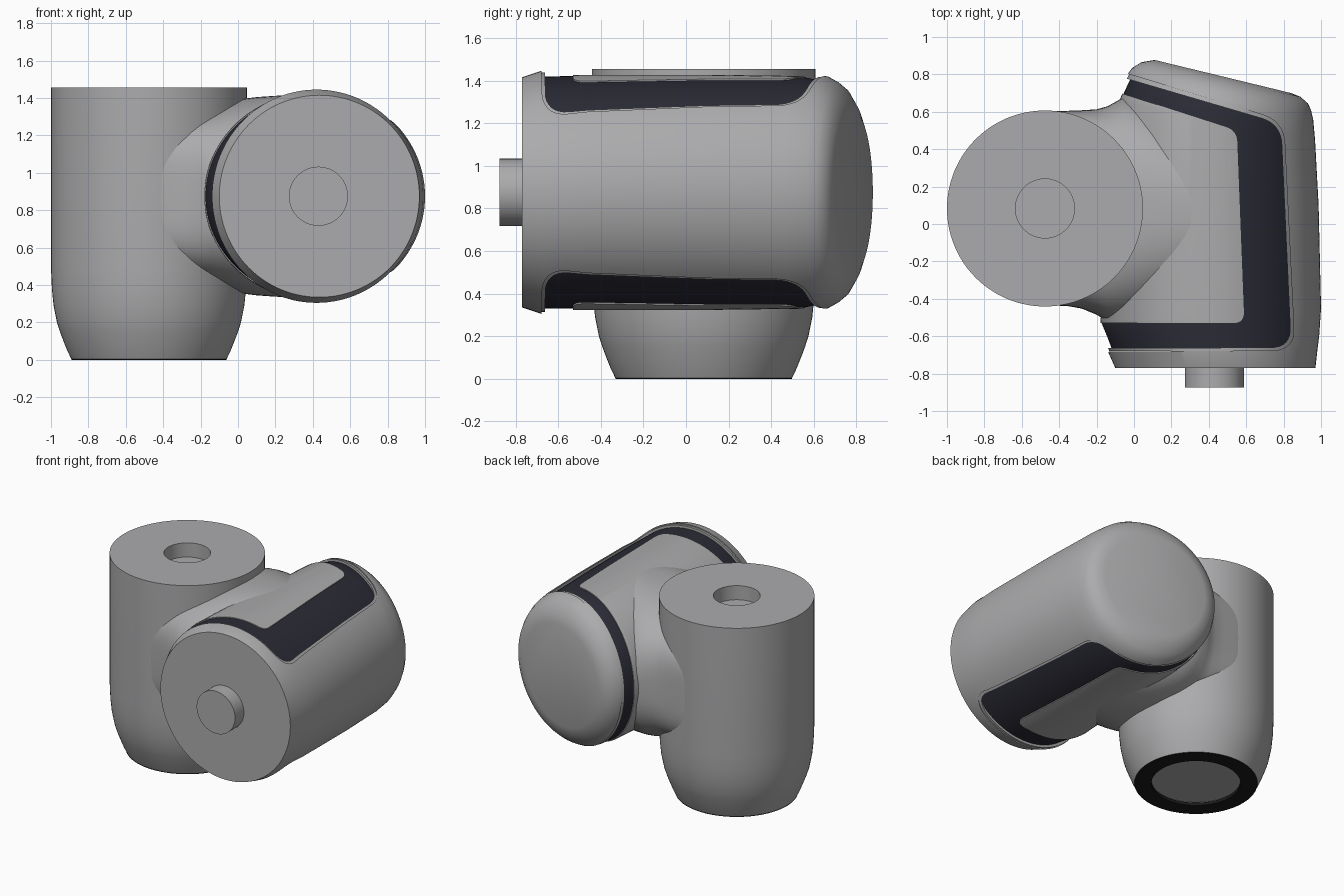
import bpy, bmesh, math
from mathutils import Vector

if "Cube" in bpy.data.objects:
    bpy.data.objects.remove(bpy.data.objects["Cube"])

N = 112
ZC = 0.875  # height of the horizontal axis


def material(name, rgb):
    m = bpy.data.materials.new(name)
    m.diffuse_color = (*rgb, 1)
    m.use_nodes = True
    m.node_tree.nodes["Principled BSDF"].inputs["Base Color"].default_value = m.diffuse_color
    return m


GREY = material("grey_shell", (0.41, 0.41, 0.42))
DARK = material("dark_band", (0.024, 0.024, 0.037))
BLACK = material("black_rubber", (0.01, 0.01, 0.012))


def finish(name, bm, mat=None, angle=32):
    bmesh.ops.recalc_face_normals(bm, faces=bm.faces)
    me = bpy.data.meshes.new(name)
    bm.to_mesh(me)
    bm.free()
    ob = bpy.data.objects.new(name, me)
    bpy.context.collection.objects.link(ob)
    me.materials.append(mat or GREY)
    smooth(ob, angle)
    return ob


def smooth(ob, angle=32):
    bpy.ops.object.select_all(action='DESELECT')
    bpy.context.view_layer.objects.active = ob
    ob.select_set(True)
    bpy.ops.object.shade_smooth_by_angle(angle=math.radians(angle))


def skin(name, rings, mat=None, angle=32, closed=False):
    """Bridge equal point rings, capping the ends or closing the loop."""
    bm = bmesh.new()
    vs = [[bm.verts.new(p) for p in r] for r in rings]
    pairs = list(zip(vs, vs[1:])) + ([(vs[-1], vs[0])] if closed else [])
    for a, b in pairs:
        for i in range(len(a)):
            j = (i + 1) % len(a)
            bm.faces.new((a[i], a[j], b[j], b[i]))
    if not closed:
        bm.faces.new(vs[0])
        bm.faces.new(vs[-1])
    return finish(name, bm, mat, angle)


def lathe(name, profile, mat=None, closed=False):
    """Revolve (radius, z) about the upright axis."""
    rings = [[(-0.476 + r * math.cos(2 * math.pi * i / N),
               0.083 + r * math.sin(2 * math.pi * i / N), z) for i in range(N)]
             for r, z in profile]
    return skin(name, rings, mat, closed=closed)


# Sideways housing sections: left x, y, right x, y, half height
HOUSING = [
    (-.10, -.77, .97, -.77, .540), (-.14, -.68, .98, -.68, .570),
    (-.17, -.60, .99, -.60, .571), (-.20, -.53, 1.0, -.45, .572),
    (-.15, .10, .987, .10, .572), (-.10, .66, .968, .45, .566),
    (-.055, .76, .958, .56, .545), (-.035, .80, .946, .61, .520),
    (-.01, .835, .93, .645, .490), (.04, .865, .89, .68, .430),
    (.11, .877, .84, .70, .375)]


def housing(name, rows, inset, mat=None):
    rings = []
    for lx, ly, rx, ry, h in rows:
        c = Vector(((lx + rx) / 2, (ly + ry) / 2, ZC))
        d = Vector((rx - lx, ry - ly, 0)) / 2
        d *= 1 - inset / d.length
        rings.append([c + d * math.cos(2 * math.pi * i / N)
                      + Vector((0, 0, (h - inset) * math.sin(2 * math.pi * i / N)))
                      for i in range(N)])
    return skin(name, rings, mat)


def prism(points, r):
    """Tall cutter open to the left, with its two inner corners rounded."""
    pts = [Vector(p) for p in points]
    out = []
    for i, p in enumerate(pts):
        if i in (1, 2):
            a = p + (pts[i - 1] - p).normalized() * r
            b = p + (pts[i + 1] - p).normalized() * r
            out += [a.lerp(p, t / 8).lerp(p.lerp(b, t / 8), t / 8) for t in range(9)]
        else:
            out.append(p)
    return skin("cutter", [[(p.x, p.y, z) for p in out] for z in (-.5, 2.5)])


def cut(ob, cutter, op):
    m = ob.modifiers.new("cut", 'BOOLEAN')
    m.operation, m.object, m.solver = op, cutter, 'EXACT'
    bpy.context.view_layer.objects.active = ob
    bpy.ops.object.modifier_apply(modifier=m.name)
    bpy.data.objects.remove(cutter)
    smooth(ob)


# Upright housing with the socket in its top
lathe("upright_housing", [
    (.31, .03), (.31, .004), (.415, .004), (.437, .05), (.457, .10), (.476, .15),
    (.492, .20), (.510, .29), (.519, .38), (.524, .50), (.524, 1.455),
    (.158, 1.455), (.158, 1.35)])
# Black foot ring around the recessed plate
lathe("foot_ring", [(.30, 0), (.415, 0), (.412, .01), (.30, .022)], BLACK, True)

# Outer cover, its stepped lip, the dark band and the inner shell
cover = housing("outer_cover", HOUSING, 0)
cut(cover, prism([(-1, -.69), (.86, -.675), (.80, .55), (-.04, .805), (-1, 1.10)], .12),
    'DIFFERENCE')
lip = housing("cover_lip", HOUSING[1:-1], .008)
cut(lip, prism([(-1, -.668), (.84, -.66), (.785, .535), (-.05, .78), (-1, 1.06)], .11),
    'DIFFERENCE')
housing("dark_band", HOUSING[1:-1], .026, DARK)
inner = housing("inner_shell", HOUSING[1:-1], .02)
cut(inner, prism([(-1, -.53), (.59, -.53), (.55, .50), (-.07, .70), (-1, 1.0)], .06),
    'INTERSECT')

# Flared neck joining both housings: x, y low, y high, half height, roundness
NECK = [(-.55, -.420, .586, .36, .45), (-.44, -.436, .602, .38, .45),
        (-.36, -.438, .605, .40, .48), (-.28, -.452, .608, .43, .54),
        (-.20, -.485, .613, .455, .62), (-.14, -.52, .63, .475, .72),
        (-.06, -.53, .675, .502, .78), (.02, -.52, .665, .52, .8),
        (.10, -.50, .64, .530, .8), (.20, -.47, .59, .537, .8),
        (.30, -.44, .54, .541, .8), (.45, -.39, .47, .543, .8)]
rings = []
for x, y0, y1, h, e in NECK:
    ring = []
    for i in range(N):
        c, s = math.cos(2 * math.pi * i / N), math.sin(2 * math.pi * i / N)
        ring.append((x, (y0 + y1) / 2 + (y1 - y0) / 2 * math.copysign(abs(c) ** e, c),
                     ZC + h * math.copysign(abs(s) ** e, s)))
    rings.append(ring)
skin("neck", rings, angle=50)

# Shaft peg on the front face
skin("shaft_peg", [[(.43 + .158 * math.cos(2 * math.pi * i / 64), y,
                     ZC + .158 * math.sin(2 * math.pi * i / 64)) for i in range(64)]
                   for y in (-.70, -.875)])
